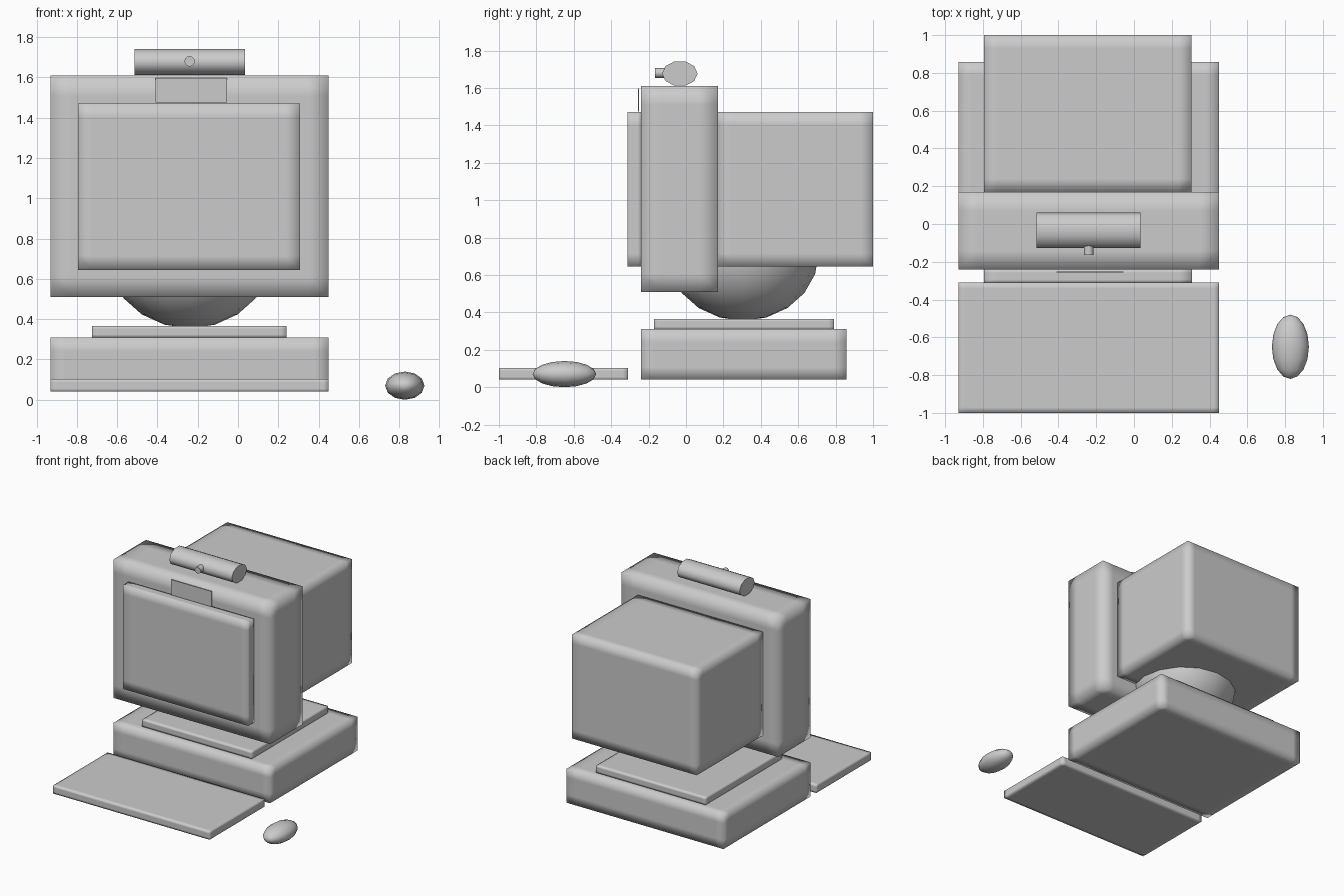
import bpy
import bmesh
from math import radians
from mathutils import Matrix, Vector

cube = bpy.data.objects.get("Cube")
if cube:
    bpy.data.objects.remove(cube, do_unlink=True)

grey = bpy.data.materials.new("light grey")
grey.use_nodes = True
colour = (0.6, 0.6, 0.6, 1)
grey.diffuse_color = colour
for node in grey.node_tree.nodes:
    if node.type == "BSDF_PRINCIPLED":
        node.inputs["Base Color"].default_value = colour

CENTRE_X = -0.24


def finish(name, bm, is_smooth=lambda face: True):
    bmesh.ops.recalc_face_normals(bm, faces=bm.faces)
    for face in bm.faces:
        face.smooth = is_smooth(face)
    mesh = bpy.data.meshes.new(name)
    bm.to_mesh(mesh)
    bm.free()
    mesh.materials.append(grey)
    obj = bpy.data.objects.new(name, mesh)
    bpy.context.collection.objects.link(obj)
    return obj


def box(name, low, high, margin=0.07, smooth=True):
    """Box with support loops near its edges for soft shading."""
    low, high = Vector(low), Vector(high)
    size = high - low
    bm = bmesh.new()
    bmesh.ops.create_cube(bm, size=1)
    bmesh.ops.scale(bm, vec=size, verts=bm.verts)
    bmesh.ops.translate(bm, vec=(low + high) / 2, verts=bm.verts)
    if smooth:
        for axis in range(3):
            normal = Vector((0, 0, 0))
            normal[axis] = 1
            inset = normal * min(margin, size[axis] / 4)
            for point in (low + inset, high - inset):
                bmesh.ops.bisect_plane(bm, geom=bm.verts[:] + bm.edges[:] + bm.faces[:],
                                       plane_co=point, plane_no=normal)
    return finish(name, bm, lambda face: smooth)


def ellipsoid(name, centre, radii, segments, rings, turn=None):
    bm = bmesh.new()
    bmesh.ops.create_uvsphere(bm, u_segments=segments, v_segments=rings, radius=1)
    if turn:
        bmesh.ops.transform(bm, matrix=turn, verts=bm.verts)
    bmesh.ops.scale(bm, vec=radii, verts=bm.verts)
    bmesh.ops.translate(bm, vec=centre, verts=bm.verts)
    return finish(name, bm)


def rod(name, centre, size, axis, sides):
    """Cylinder along x or y, with flat ends, filling the given size."""
    turn = Matrix.Rotation(radians(90), 4, "Y" if axis == 0 else "X")
    bm = bmesh.new()
    bmesh.ops.create_cone(bm, cap_ends=True, segments=sides,
                          radius1=0.5, radius2=0.5, depth=1, matrix=turn)
    bmesh.ops.scale(bm, vec=size, verts=bm.verts)
    bmesh.ops.translate(bm, vec=centre, verts=bm.verts)
    return finish(name, bm, lambda face: abs(face.normal[axis]) < 0.9)


# Monitor
box("monitor_casing", (-0.93, -0.24, 0.51), (0.45, 0.17, 1.61), 0.1)
box("tube_housing", (-0.795, 0.17, 0.645), (0.305, 1, 1.47))
box("screen", (-0.795, -0.312, 0.645), (0.308, -0.24, 1.47))
box("badge_plate", (-0.41, -0.257, 1.475), (-0.055, -0.251, 1.597), smooth=False)

# Swivel foot
ellipsoid("swivel_dome", (CENTRE_X, 0.305, 0.715), (0.405, 0.405, 0.36), 16, 10)
box("swivel_plate", (-0.725, -0.17, 0.31), (0.24, 0.79, 0.365), 0.03)

# Computer base
box("computer_base", (-0.93, -0.24, 0.04), (0.45, 0.858, 0.31))

# Keyboard and mouse
box("keyboard", (-0.93, -1, 0.04), (0.45, -0.31, 0.102), 0.03)
ellipsoid("mouse", (0.828, -0.65, 0.07), (0.098, 0.17, 0.07), 12, 8,
          Matrix.Rotation(radians(90), 4, "X"))

# Webcam
rod("webcam_body", (CENTRE_X, -0.033, 1.677), (0.55, 0.19, 0.136), 0, 10)
rod("webcam_lens", (CENTRE_X, -0.135, 1.68), (0.052, 0.06, 0.052), 1, 12)
